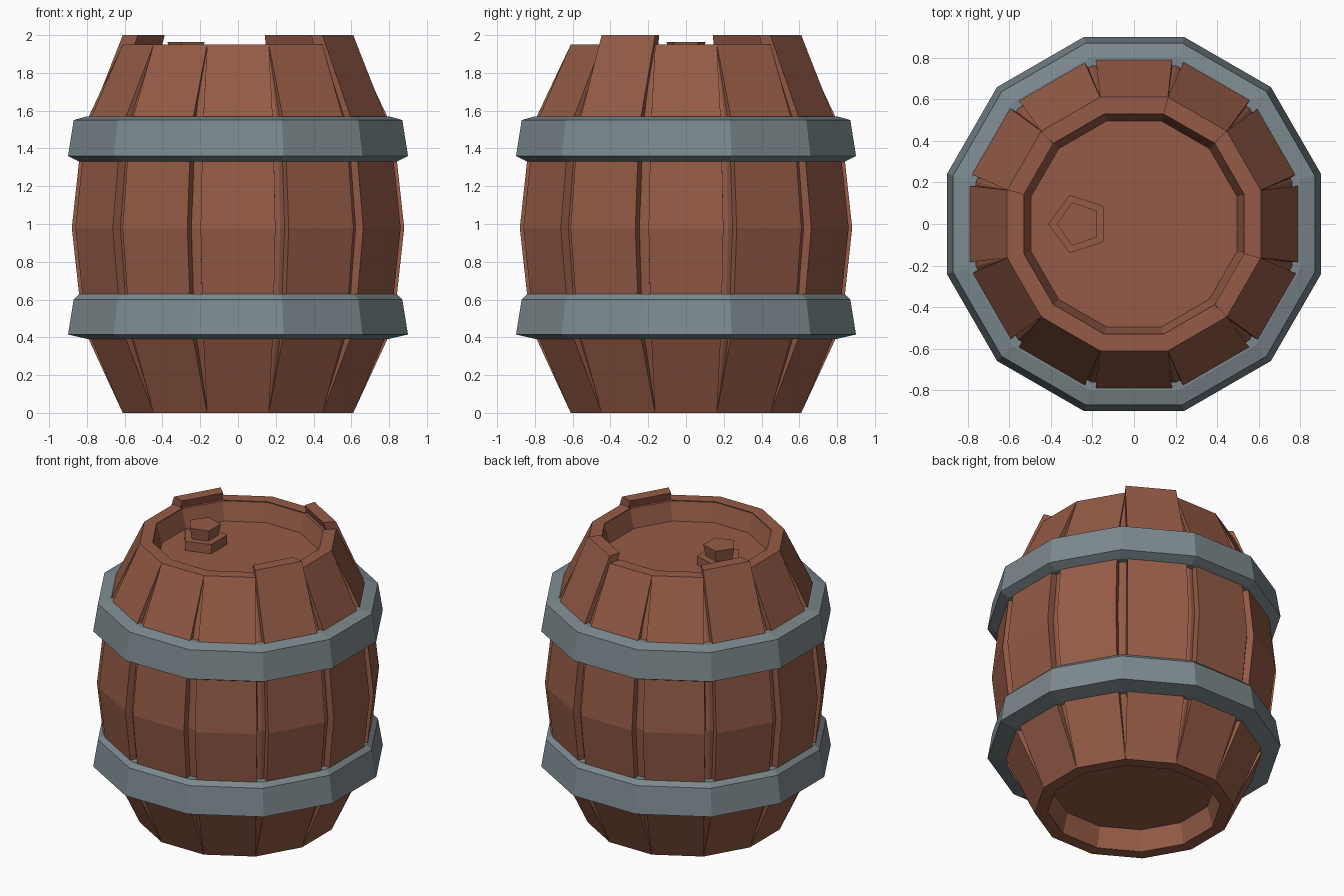
import bpy, bmesh, math
from mathutils import Vector

if "Cube" in bpy.data.objects:
    bpy.data.objects.remove(bpy.data.objects["Cube"])

SIDES = 12
HALF = math.pi / SIDES


def material(name, col):
    m = bpy.data.materials.new(name)
    m.diffuse_color = (*col, 1)
    m.use_nodes = True
    m.node_tree.nodes["Principled BSDF"].inputs["Base Color"].default_value = m.diffuse_color
    return m


wood = material("brown wood", (0.30, 0.105, 0.062))
iron = material("grey iron", (0.20, 0.25, 0.27))


def loft(bm, rings, loop=False):
    """Skin a list of point rings; cap the ends, or join them when looped."""
    vs = [[bm.verts.new(p) for p in r] for r in rings]
    n = len(vs[0])
    pairs = list(zip(vs, vs[1:])) + ([(vs[-1], vs[0])] if loop else [])
    for a, b in pairs:
        for i in range(n):
            j = (i + 1) % n
            bm.faces.new((a[i], a[j], b[j], b[i]))
    if not loop:
        bm.faces.new(vs[0])
        bm.faces.new(vs[-1])


def finish(bm, name, mat):
    bmesh.ops.recalc_face_normals(bm, faces=bm.faces)
    me = bpy.data.meshes.new(name)
    bm.to_mesh(me)
    bm.free()
    me.materials.append(mat)
    ob = bpy.data.objects.new(name, me)
    bpy.context.collection.objects.link(ob)
    return ob


def ngon(radius, z, n, start, cx=0):
    return [Vector((cx + radius * math.cos(start + i * math.tau / n),
                    radius * math.sin(start + i * math.tau / n), z)) for i in range(n)]


def lathe(name, profile, mat, loop=False):
    """Twelve-sided turning; profile radii are measured to the flats."""
    bm = bmesh.new()
    loft(bm, [ngon(r / math.cos(HALF), z, SIDES, HALF) for r, z in profile], loop)
    return finish(bm, name, mat)


# core: groove floors, plus the recessed lid and base
lathe("barrel_core", [(.495, .14), (.53, .003), (.605, .003), (.782, .46), (.832, .98),
                      (.782, 1.5), (.605, 1.945), (.53, 1.945), (.495, 1.82)], wood)

# staves: bulged planks, three of them standing taller
for k in range(SIDES):
    a = k * 2 * HALF
    n = Vector((math.cos(a), math.sin(a), 0))
    t = Vector((-n.y, n.x, 0))
    top = 2.0 if k in (2, 5, 11) else 1.95
    rings = []
    for z, r, w, ri in [(0, .61, .1634, .53), (.46, .823, .187, .7), (.98, .88, .198, .7),
                        (1.5, .823, .187, .7), (top, .61, .1634, .53)]:
        wi = ri * math.tan(HALF)
        rings.append([n * r - t * w + Vector((0, 0, z)), n * r + t * w + Vector((0, 0, z)),
                      n * ri + t * wi + Vector((0, 0, z)), n * ri - t * wi + Vector((0, 0, z))])
    bm = bmesh.new()
    loft(bm, rings)
    finish(bm, f"stave_{k + 1}", wood)

# hoops
lathe("lower_hoop", [(.76, .63), (.84, .63), (.87, .6), (.9, .415), (.79, .39), (.76, .39)],
      iron, True)
lathe("upper_hoop", [(.76, 1.57), (.80, 1.57), (.87, 1.55), (.9, 1.36), (.84, 1.33), (.76, 1.33)],
      iron, True)

# plug: five-sided collar and stopper on the lid
for name, r0, z0, r1, z1 in [("plug_collar", .147, 1.81, .147, 1.885),
                             ("plug_stopper", .092, 1.88, .108, 1.963)]:
    bm = bmesh.new()
    loft(bm, [ngon(r0, z0, 5, math.pi, -.265), ngon(r1, z1, 5, math.pi, -.265)])
    finish(bm, name, wood)
